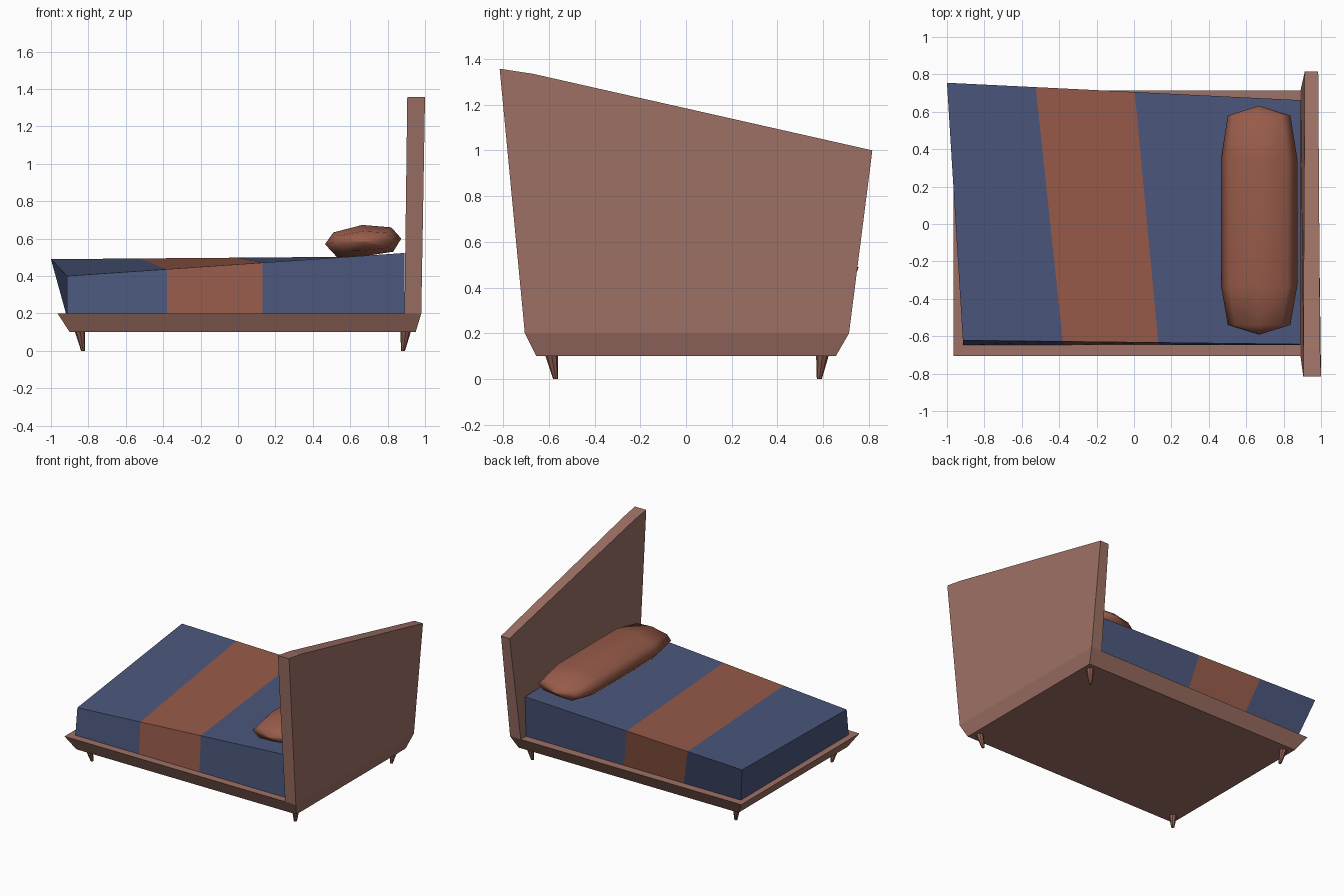
import bpy
from mathutils import Vector
from math import cos, sin, pi

if "Cube" in bpy.data.objects:
    bpy.data.objects.remove(bpy.data.objects["Cube"])


def material(name, rgb):
    m = bpy.data.materials.new(name)
    m.diffuse_color = (*rgb, 1)
    m.use_nodes = True
    m.node_tree.nodes["Principled BSDF"].inputs["Base Color"].default_value = m.diffuse_color
    return m


WOOD = material("wood", (0.34, 0.165, 0.13))
LEG = material("leg_wood", (0.27, 0.115, 0.08))
BLUE = material("blue_cloth", (0.07, 0.095, 0.20))
RUST = material("rust_cloth", (0.31, 0.105, 0.068))


def loft(name, rings, *mats):
    """Skin a list of equal-length point rings and close both ends."""
    n = len(rings[0])
    verts = [p for r in rings for p in r]
    faces = [[k * n + i, k * n + (i + 1) % n, (k + 1) * n + (i + 1) % n, (k + 1) * n + i]
             for k in range(len(rings) - 1) for i in range(n)]
    faces += [list(range(n))[::-1], list(range(len(verts) - n, len(verts)))]
    me = bpy.data.meshes.new(name)
    me.from_pydata(verts, [], faces)
    for m in mats:
        me.materials.append(m)
    ob = bpy.data.objects.new(name, me)
    bpy.context.collection.objects.link(ob)
    # consistent outward normals
    bpy.context.view_layer.objects.active = ob
    ob.select_set(True)
    bpy.ops.object.mode_set(mode='EDIT')
    bpy.ops.mesh.select_all(action='SELECT')
    bpy.ops.mesh.normals_make_consistent(inside=False)
    bpy.ops.object.mode_set(mode='OBJECT')
    ob.select_set(False)
    return ob


def rect(x0, x1, y0, y1, z):
    return [(x0, y0, z), (x1, y0, z), (x1, y1, z), (x0, y1, z)]


# bed base: shallow tray flaring outwards
loft("bed_base", [rect(-0.90, 0.95, -0.655, 0.655, 0.10),
                  rect(-0.965, 0.98, -0.705, 0.713, 0.20)], WOOD)

# slanted headboard: (y, z, front x, back x)
outline = [(-0.705, 0.20, 0.89, 0.98), (0.713, 0.20, 0.89, 0.98),
           (0.815, 1.00, 0.913, 0.985), (-0.67, 1.335, 0.905, 0.995),
           (-0.815, 1.357, 0.905, 1.0)]
loft("headboard", [[(f, y, z) for y, z, f, b in outline],
                   [(b, y, z) for y, z, f, b in outline]], WOOD)

# mattress with a coloured band: foot corner, head corner, band start and end
edges = [((-0.915, -0.647, 0.20), (0.89, -0.648, 0.20), 0.296, 0.579),
         ((-0.915, -0.622, 0.40), (0.89, -0.643, 0.523), 0.296, 0.579),
         ((-1.0, 0.755, 0.49), (0.89, 0.662, 0.505), 0.251, 0.531),
         ((-0.92, 0.655, 0.20), (0.89, 0.65, 0.20), 0.265, 0.545)]
sections = [[Vector(a).lerp(Vector(b), (0, t0, t1, 1)[k]) for a, b, t0, t1 in edges]
            for k in range(4)]
mattress = loft("mattress", sections, BLUE, RUST)
for i in range(4, 8):
    mattress.data.polygons[i].material_index = 1

# soft pillow: one cross-section (x, z), pinched towards both ends
section = [(0.465, 0.57), (0.51, 0.633), (0.665, 0.673), (0.82, 0.66),
           (0.873, 0.60), (0.83, 0.53), (0.67, 0.505), (0.53, 0.50)]
cx, cz = 0.668, 0.585
rings = []
for y, sx, sz in [(-0.59, 0.03, 0.03), (-0.54, 0.82, 0.62), (-0.33, 1, 1),
                  (0.35, 1, 1), (0.58, 0.82, 0.62), (0.63, 0.03, 0.03)]:
    rings.append([(cx + (x - cx) * sx, y, cz + (z - cz) * sz) for x, z in section])
pillow = loft("pillow", rings, RUST)
pillow.data.shade_smooth()

# tapered legs: top centre and tip centre
for lx, tx, xn in [(-0.845, -0.828, "foot"), (0.897, 0.882, "head")]:
    for ly, ty, yn in [(-0.588, -0.57, "front"), (0.597, 0.583, "back")]:
        loft(f"{xn}_{yn}_leg",
             [[(x + r * cos(a * pi / 4), y + r * sin(a * pi / 4), z) for a in range(8)]
              for x, y, r, z in [(tx, ty, 0.011, 0), (lx, ly, 0.028, 0.105)]], LEG)
